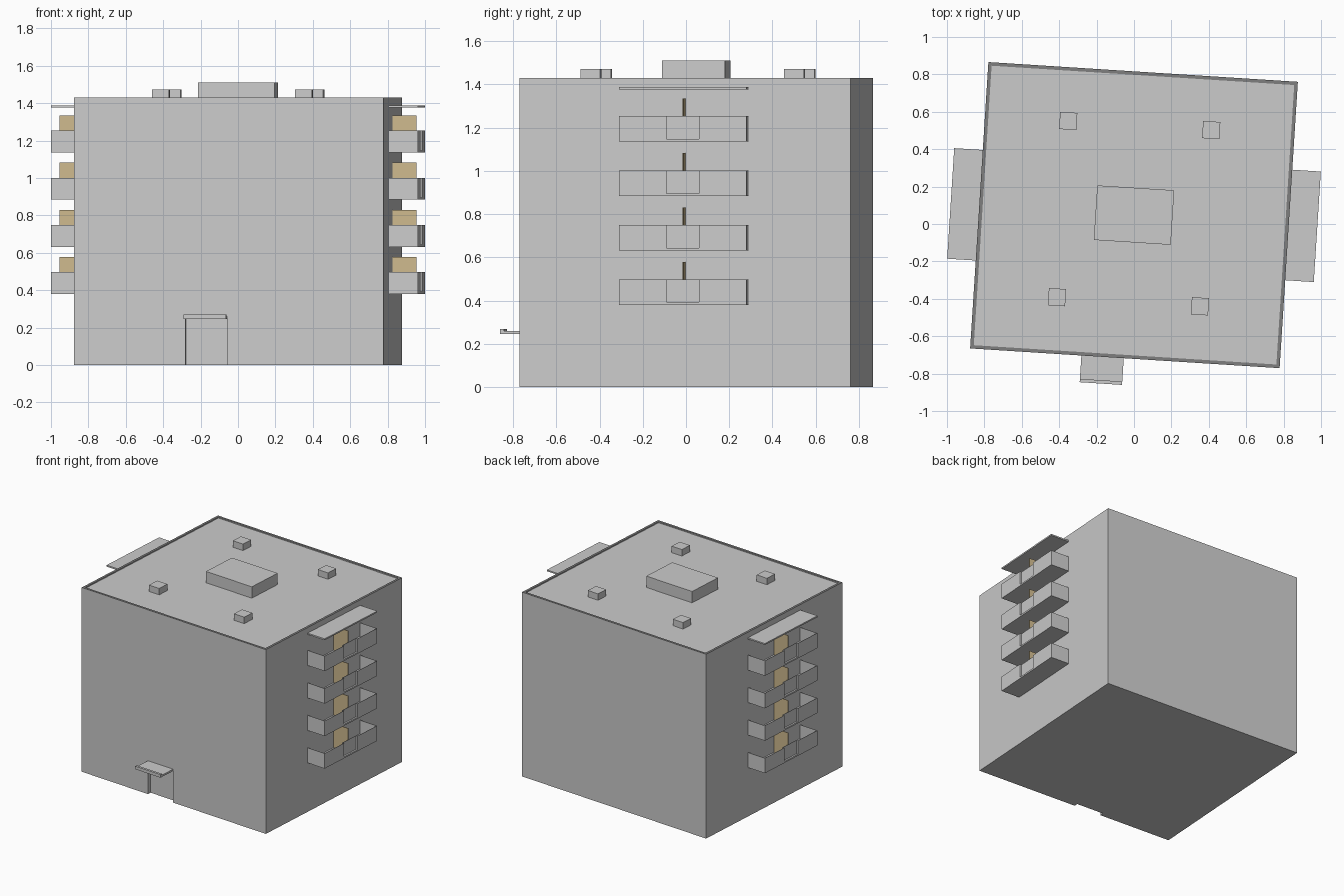
import bpy, bmesh, math
from mathutils import Matrix

if "Cube" in bpy.data.objects:
    bpy.data.objects.remove(bpy.data.objects["Cube"])

# The whole building is turned slightly about z
FRAME = Matrix.Translation((0, 0.0475, 0)) @ Matrix.Rotation(math.radians(-3.65), 4, 'Z')
W, D, H = 0.829, 0.767, 1.43


def material(name, rgb):
    m = bpy.data.materials.new(name)
    m.diffuse_color = (*rgb, 1)
    m.use_nodes = True
    m.node_tree.nodes["Principled BSDF"].inputs["Base Color"].default_value = m.diffuse_color
    return m


wall = material("wall_grey", (0.8, 0.8, 0.8))
roof_grey = material("roof_grey", (0.53, 0.53, 0.53))
dark = material("dark_grey", (0.21, 0.21, 0.21))
tan = material("tan", (0.62, 0.49, 0.27))


def add_box(bm, x0, x1, y0, y1, z0, z1):
    m = Matrix.Translation(((x0 + x1) / 2, (y0 + y1) / 2, (z0 + z1) / 2))
    m = m @ Matrix.Diagonal((x1 - x0, y1 - y0, z1 - z0, 1))
    bmesh.ops.create_cube(bm, size=1, matrix=m)


def finish(name, bm, mats=(), turn=0):
    me = bpy.data.meshes.new(name)
    bm.to_mesh(me)
    bm.free()
    for m in mats:
        me.materials.append(m)
    ob = bpy.data.objects.new(name, me)
    ob.matrix_world = FRAME @ Matrix.Rotation(turn, 4, 'Z')
    bpy.context.collection.objects.link(ob)
    return ob


def boxes(name, dims, mat=wall, turn=0):
    bm = bmesh.new()
    for d in dims:
        add_box(bm, *d)
    return finish(name, bm, [mat], turn)


# Main block with a sunken roof and a dark rim
bm = bmesh.new()
add_box(bm, -W, W, -D, D, 0, H)
bm.normal_update()
top = max(bm.faces, key=lambda f: f.calc_center_median().z)
rim = bmesh.ops.inset_individual(bm, faces=[top], thickness=0.026)
for f in rim["faces"]:
    f.material_index = 2
top.material_index = 1
bmesh.ops.inset_individual(bm, faces=[top], thickness=0)
bmesh.ops.translate(bm, verts=top.verts[:], vec=(0, 0, -0.008))
body = finish("building_body", bm, [wall, roof_grey, dark])

# Entrance recess cut into the front
cutter = boxes("entrance_cutter", [(-0.232, -0.006, -D - 0.1, -D + 0.03, -0.1, 0.25)])
cutter.hide_render = True
cutter.hide_viewport = True
cut = body.modifiers.new("entrance", 'BOOLEAN')
cut.operation = 'DIFFERENCE'
cut.solver = 'EXACT'
cut.object = cutter

# Entrance canopy with a raised front lip
boxes("entrance_canopy", [(-0.233, -0.006, -0.91, -D + 0.03, 0.245, 0.259),
                          (-0.233, -0.006, -0.91, -0.892, 0.259, 0.269)])

# Roof stair house and vents
boxes("roof_house", [(-0.206, 0.206, -0.146, 0.146, H - 0.008, 1.51)])
for i, (x, y) in enumerate([(-1, -1), (-1, 1), (1, -1), (1, 1)]):
    cx, cy = 0.383 * x, 0.008 + 0.472 * y
    boxes(f"roof_vent_{i}", [(cx - 0.046, cx + 0.046, cy - 0.046, cy + 0.046,
                              H - 0.008, 1.472)], roof_grey)

# Balcony stacks on both sides
OUT, HALF, MID, T, REC = 0.982, 0.296, 0.076, 0.003, 0.013
for side, turn in (("right", 0), ("left", math.pi)):
    for n in range(4):
        z = 0.38 + 0.252 * n
        lo, hi = z + 0.012, z + 0.117
        boxes(f"balcony_{side}_{n}", [
            (W, OUT, -HALF, HALF, z, lo),
            (W, OUT, -HALF, -HALF + T, lo, hi),
            (W, OUT, HALF - T, HALF, lo, hi),
            (OUT - T, OUT, -HALF, -MID, lo, hi),
            (OUT - T, OUT, MID, HALF, lo, hi),
            (OUT - REC - T, OUT - REC, -MID, MID, lo, hi),
            (OUT - REC - T, OUT, -MID - T, -MID, lo, hi),
            (OUT - REC - T, OUT, MID, MID + T, lo, hi)], wall, turn)
        boxes(f"balcony_divider_{side}_{n}",
              [(W, 0.957, -0.002, 0.002, lo, z + 0.198)], tan, turn)
    boxes(f"balcony_cover_{side}", [(W, OUT, -HALF, HALF, 1.376, 1.387)], wall, turn)
